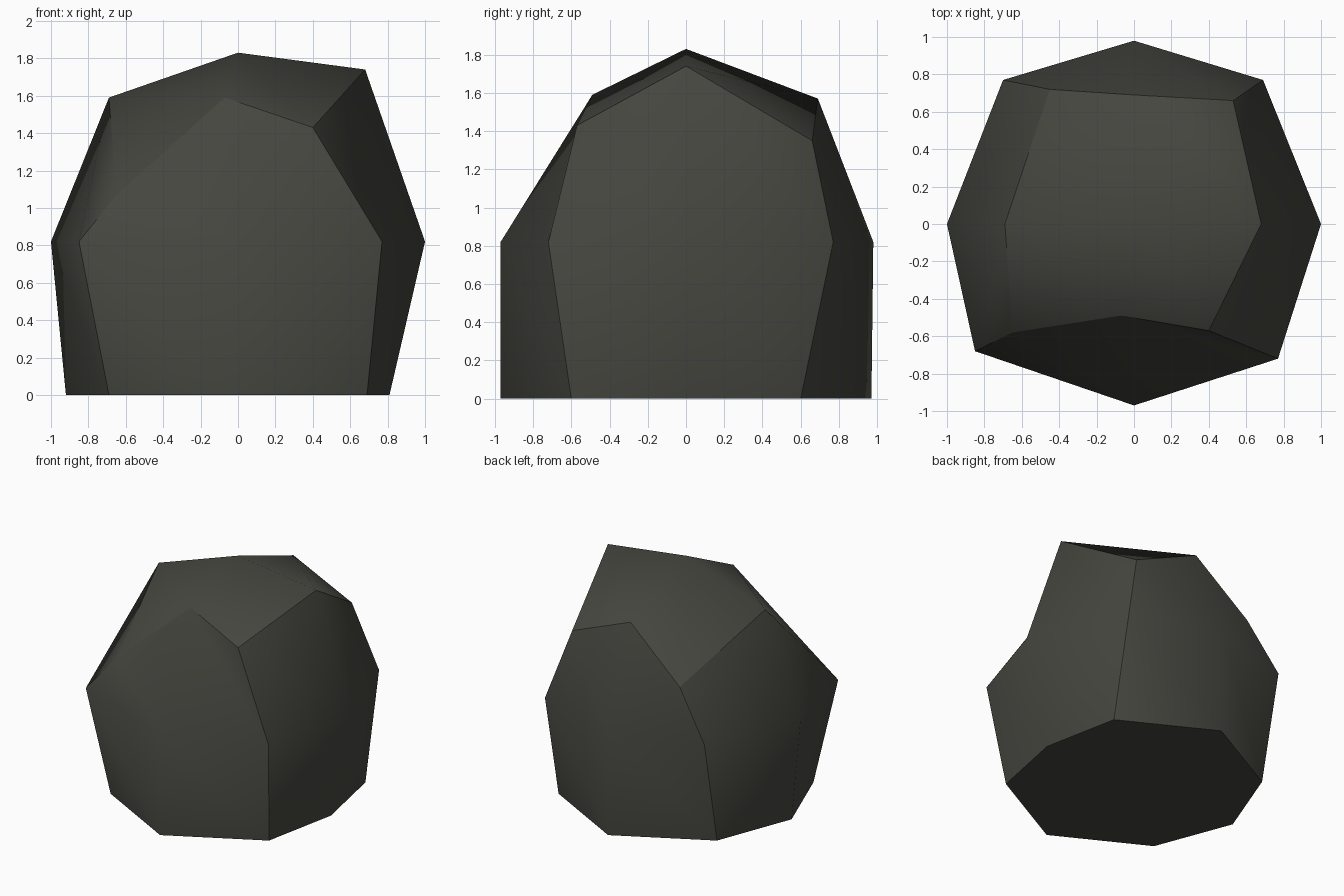
import bpy, bmesh

if "Cube" in bpy.data.objects:
    bpy.data.objects.remove(bpy.data.objects["Cube"])

# Rock: three rings of eight points, counter-clockwise from the front-left corner
rings = [
    [(-.69, -.60, 0), (0, -.97, 0), (.69, -.60, 0), (.81, 0, 0),
     (.69, .60, 0), (0, .97, 0), (-.69, .60, 0), (-.92, 0, 0)],
    [(-.85, -.68, .82), (0, -.97, .82), (.77, -.72, .82), (1, 0, .82),
     (.69, .77, .82), (0, .98, .82), (-.70, .77, .82), (-1, 0, .82)],
    [(-.65, -.58, 1.07), (-.07, -.49, 1.59), (.40, -.57, 1.43), (.68, 0, 1.74),
     (.53, .66, 1.35), (0, .69, 1.57), (-.45, .72, 1.19), (-.69, 0, 1.59)],
]

bm = bmesh.new()
loops = [[bm.verts.new(p) for p in ring] for ring in rings]


def split_quad(a, b, c, d):
    """Two triangles sharing the diagonal b-d."""
    bm.faces.new((a, b, d))
    bm.faces.new((b, c, d))


# Side faces
for low, high in zip(loops, loops[1:]):
    for i in range(8):
        j = (i + 1) % 8
        split_quad(low[i], low[j], high[j], high[i])

# Top and flat base: four quads around a centre point
for ring, z in ((loops[2], 1.83), (loops[0], 0)):
    centre = bm.verts.new((0, 0, z))
    for i in range(0, 8, 2):
        quad = [centre, ring[i - 1], ring[i], ring[i + 1]]
        # keep every diagonal running the same way across the patch
        k = 1 if i in (2, 6) else 0
        split_quad(*(quad[k:] + quad[:k]))
bmesh.ops.recalc_face_normals(bm, faces=bm.faces)

# Smooth within each of the six sides, crisp along the edges between them
for f in bm.faces:
    f.smooth = True
crisp = [(r[i], r[(i + 1) % 8]) for r in (loops[0], loops[2]) for i in range(8)]
crisp += [(a[i], b[i]) for a, b in zip(loops, loops[1:]) for i in range(0, 8, 2)]
for pair in crisp:
    bm.edges.get(pair).smooth = False

mesh = bpy.data.meshes.new("rock")
bm.to_mesh(mesh)
bm.free()
rock = bpy.data.objects.new("rock", mesh)
bpy.context.collection.objects.link(rock)

# Dark stone colour
stone = bpy.data.materials.new("dark stone")
stone.diffuse_color = (.061, .061, .051, 1)
stone.use_nodes = True
stone.node_tree.nodes["Principled BSDF"].inputs["Base Color"].default_value = stone.diffuse_color
mesh.materials.append(stone)
